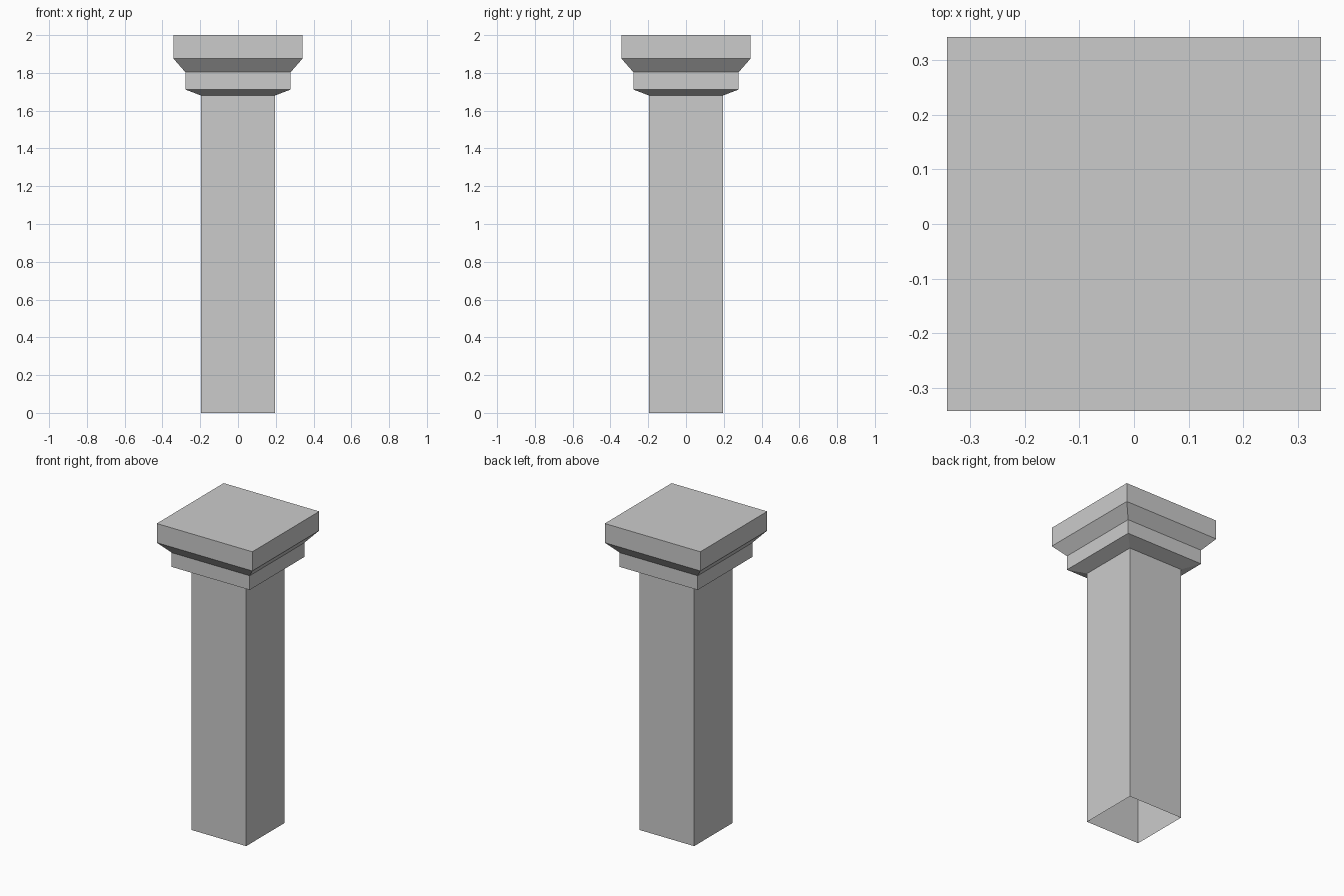
import bpy
import bmesh

cube = bpy.data.objects.get("Cube")
if cube:
    bpy.data.objects.remove(cube, do_unlink=True)

# Plain stone colour
stone = bpy.data.materials.new("grey_stone")
stone.use_nodes = True
colour = (0.6, 0.6, 0.6, 1.0)
stone.diffuse_color = colour
stone.node_tree.nodes["Principled BSDF"].inputs["Base Color"].default_value = colour


def square_loft(name, profile, cap_top=False):
    """Skin square rings given as (half width, height), bottom to top."""
    bm = bmesh.new()
    rings = [[bm.verts.new((sx * h, sy * h, z))
              for sx, sy in ((-1, -1), (1, -1), (1, 1), (-1, 1))]
             for h, z in profile]
    for low, high in zip(rings, rings[1:]):
        for i in range(4):
            j = (i + 1) % 4
            bm.faces.new((low[i], low[j], high[j], high[i]))
    if cap_top:
        bm.faces.new(rings[-1])
    mesh = bpy.data.meshes.new(name)
    bm.to_mesh(mesh)
    bm.free()
    mesh.materials.append(stone)
    obj = bpy.data.objects.new(name, mesh)
    bpy.context.collection.objects.link(obj)
    return obj


# Hollow shaft, open at the foot
square_loft("column_shaft", [(0.195, 0), (0.195, 1.68)])

# Stepped capital with two sloped undersides and a flat top slab
square_loft("column_capital",
            [(0.195, 1.68), (0.279, 1.712), (0.279, 1.804),
             (0.342, 1.876), (0.342, 2)], cap_top=True)
